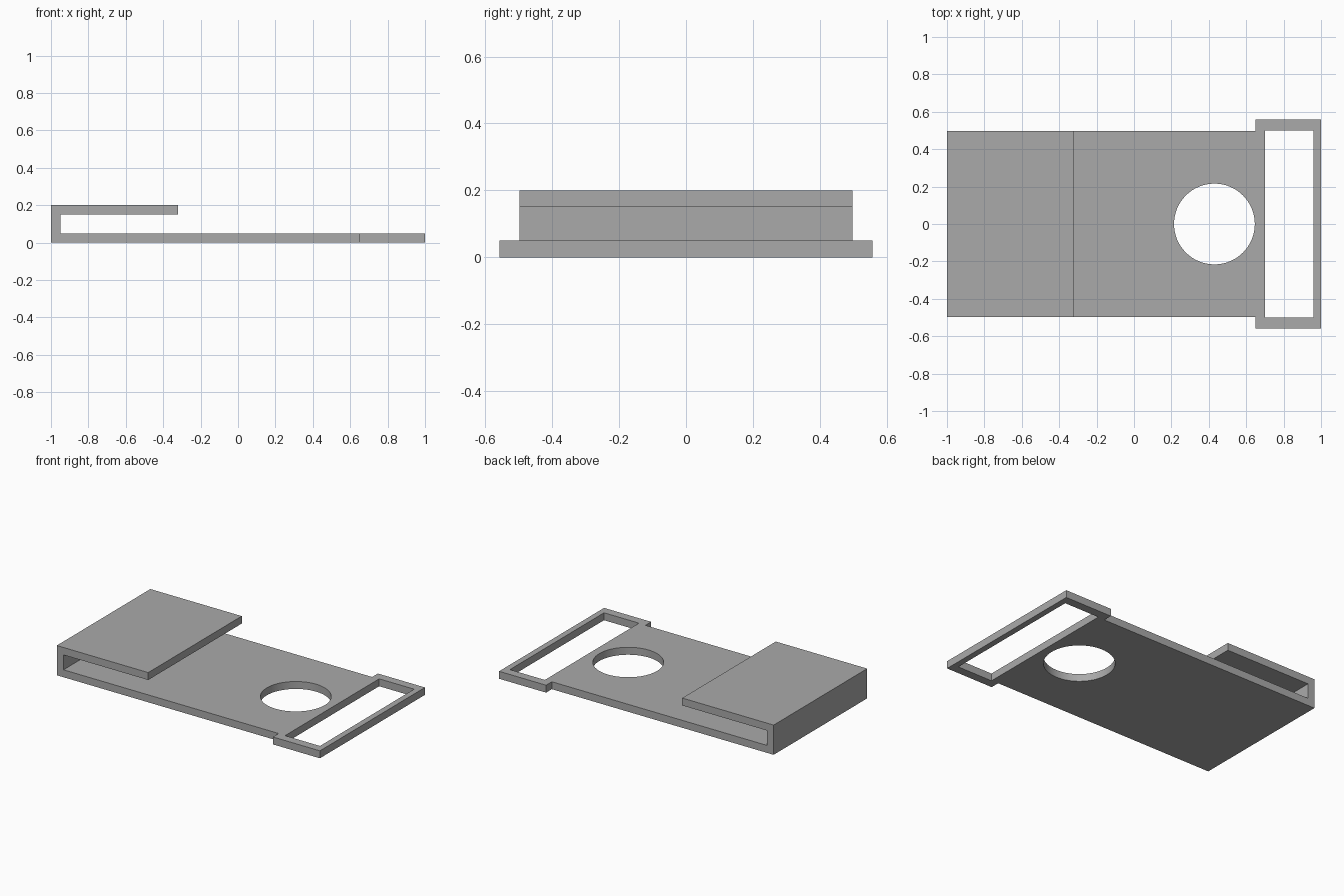
import bpy
import bmesh
import math
from mathutils import Vector

cube = bpy.data.objects.get("Cube")
if cube:
    bpy.data.objects.remove(cube, do_unlink=True)

grey = bpy.data.materials.new("plain grey")
grey.use_nodes = True
colour = (0.4, 0.4, 0.4, 1)
grey.diffuse_color = colour
grey.node_tree.nodes["Principled BSDF"].inputs["Base Color"].default_value = colour

THICK = 0.05
HALF_WIDTH = 0.497
FRAME_HALF = 0.558


def prism(name, points, offset):
    """Extrude a flat outline along the offset vector."""
    bm = bmesh.new()
    face = bm.faces.new([bm.verts.new(p) for p in points])
    new = bmesh.ops.extrude_face_region(bm, geom=[face])["geom"]
    verts = [v for v in new if isinstance(v, bmesh.types.BMVert)]
    bmesh.ops.translate(bm, verts=verts, vec=Vector(offset))
    bmesh.ops.recalc_face_normals(bm, faces=bm.faces)
    mesh = bpy.data.meshes.new(name)
    bm.to_mesh(mesh)
    bm.free()
    mesh.materials.append(grey)
    obj = bpy.data.objects.new(name, mesh)
    bpy.context.collection.objects.link(obj)
    return obj


def slab(name, x0, x1, half, z0, z1):
    outline = [(x0, -half, z0), (x1, -half, z0), (x1, half, z0), (x0, half, z0)]
    return prism(name, outline, (0, 0, z1 - z0))


def combine(target, tool, operation):
    """Apply a boolean and remove its helper object."""
    tool.hide_render = True
    mod = target.modifiers.new(operation.lower(), 'BOOLEAN')
    mod.operation, mod.solver, mod.object = operation, 'EXACT', tool
    bpy.context.view_layer.objects.active = target
    bpy.ops.object.modifier_apply(modifier=mod.name)
    bpy.data.objects.remove(tool, do_unlink=True)


# Folded plate: long base, end wall and short upper flap
top, wall, flap, end = 0.2, -1 + THICK, -0.32, 0.7
profile = [(-1, 0), (end, 0), (end, THICK), (wall, THICK), (wall, top - THICK),
           (flap, top - THICK), (flap, top), (-1, top)]
plate = prism("folded_plate", [(x, -HALF_WIDTH, z) for x, z in profile],
              (0, 2 * HALF_WIDTH, 0))

# Wider strap loop at the end
loop = slab("strap_loop", 0.65, 1, FRAME_HALF, 0, THICK)
combine(plate, loop, 'UNION')
slot = slab("slot_cutter", end, 0.96, HALF_WIDTH + 0.003, -0.1, 0.1)
combine(plate, slot, 'DIFFERENCE')

# Round hole through the base
circle = [(0.43 + 0.216 * math.cos(a), 0.216 * math.sin(a), -0.1)
          for a in (math.tau * i / 64 for i in range(64))]
combine(plate, prism("hole_cutter", circle, (0, 0, 0.2)), 'DIFFERENCE')

# Smooth hole wall, crisp plate edges
bpy.ops.object.select_all(action='DESELECT')
plate.select_set(True)
bpy.context.view_layer.objects.active = plate
bpy.ops.object.shade_smooth_by_angle(angle=math.radians(30))
